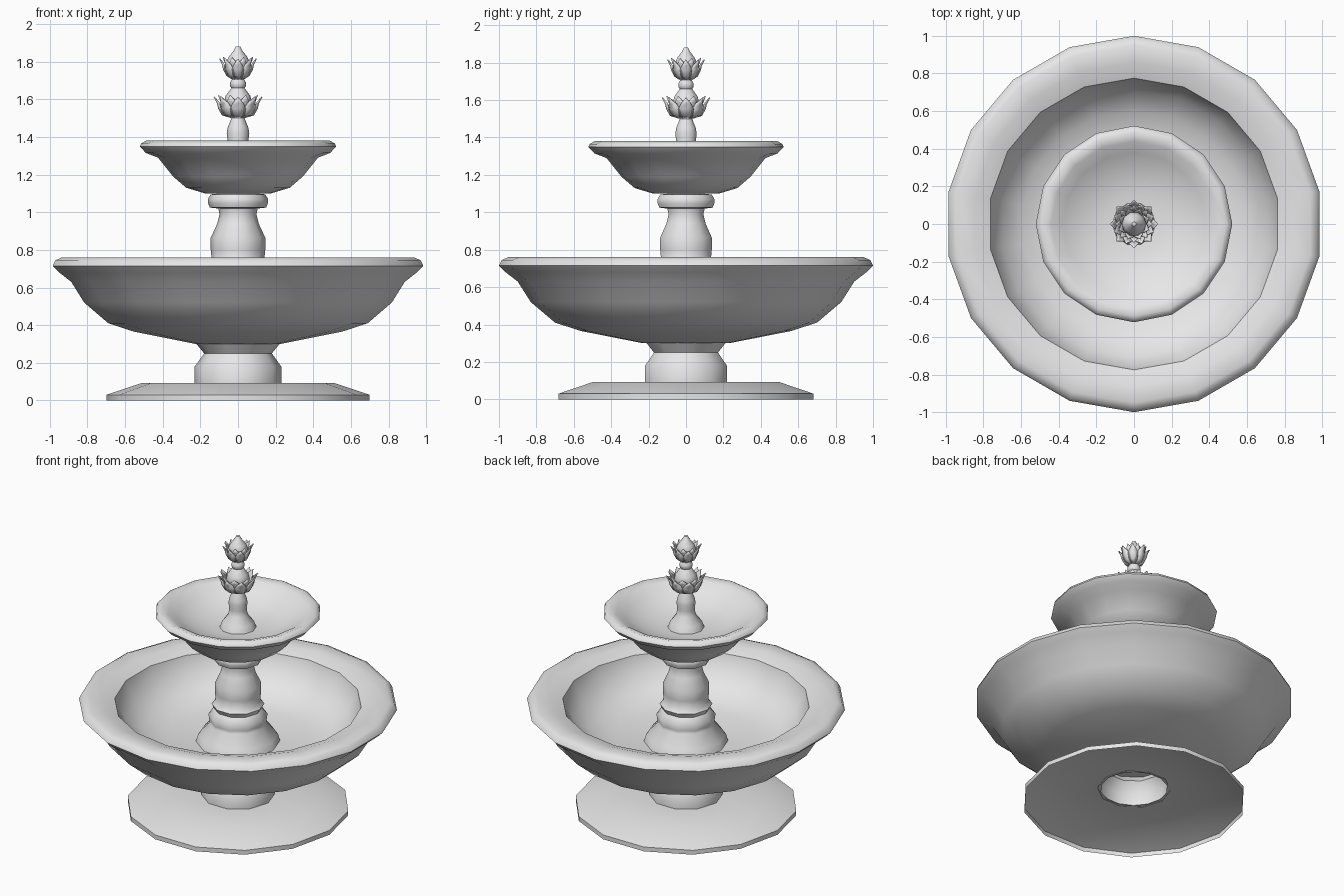
import bpy
import bmesh
from math import sin, cos, pi, radians

cube = bpy.data.objects.get("Cube")
if cube:
    bpy.data.objects.remove(cube, do_unlink=True)

stone = bpy.data.materials.new("grey_stone")
stone.use_nodes = True
stone.diffuse_color = (0.8, 0.8, 0.8, 1)
stone.node_tree.nodes["Principled BSDF"].inputs["Base Color"].default_value = (0.8, 0.8, 0.8, 1)


def finish(name, bm, angle=50):
    """Turn a bmesh into a smooth-shaded stone object."""
    mesh = bpy.data.meshes.new(name)
    bm.to_mesh(mesh)
    bm.free()
    mesh.materials.append(stone)
    mesh.shade_smooth()
    mesh.set_sharp_from_angle(angle=radians(angle))
    obj = bpy.data.objects.new(name, mesh)
    bpy.context.collection.objects.link(obj)
    return obj


def lathe(name, profile, sides, start=0.0):
    """Revolve (radius, height) points; outside runs bottom to top."""
    bm = bmesh.new()
    rings = []
    for i in range(sides):
        a = start + 2 * pi * i / sides
        rings.append([bm.verts.new((r * cos(a), r * sin(a), z)) for r, z in profile])
    for i in range(sides):
        here, there = rings[i], rings[(i + 1) % sides]
        for j in range(len(profile) - 1):
            bm.faces.new((here[j], there[j], there[j + 1], here[j + 1]))
    bmesh.ops.remove_doubles(bm, verts=bm.verts, dist=1e-5)
    return finish(name, bm)


def petal_ring(name, rows, count, start):
    """Ring of pointed petals; rows are (radius, height, half width)."""
    bm = bmesh.new()
    for k in range(count):
        a = start + 2 * pi * k / count
        grid = []
        for r, z, w in rows:
            line = []
            for s in (-1, 0, 1):
                x, y = r - abs(s) * w * 0.35, s * w
                line.append(bm.verts.new((x * cos(a) - y * sin(a), x * sin(a) + y * cos(a), z)))
            grid.append(line)
        for low, high in zip(grid, grid[1:]):
            for s in (0, 1):
                bm.faces.new((low[s], low[s + 1], high[s + 1], high[s]))
    bmesh.ops.remove_doubles(bm, verts=bm.verts, dist=1e-5)
    obj = finish(name, bm)
    solid = obj.modifiers.new("thickness", "SOLIDIFY")
    solid.thickness = 0.006
    return obj


# Hollow foot plate and pedestal
lathe("foot_plate", [(.70, 0), (.70, .03), (.51, .093), (.21, .093)], 14)
lathe("pedestal", [(.23, .09), (.23, .18), (.18, .25), (.225, .305)], 10)

# Large basin, outside then rim then inside
lathe("large_basin", [
    (0, .30), (.23, .30), (.56, .365), (.70, .41), (.83, .52), (.90, .63),
    (.965, .68), (1.0, .715), (.985, .745), (.95, .76), (.86, .753), (.775, .725),
    (.765, .69), (.71, .59), (.60, .51), (.45, .47), (0, .45)], 18, pi / 2)

# Turned column between the basins
lathe("column", [
    (.27, .44), (.25, .51), (.18, .59), (.18, .61), (.185, .65), (.15, .69),
    (.165, .72), (.14, .75), (.145, .80), (.145, .865), (.11, .94), (.098, .99),
    (.105, 1.02), (.15, 1.025), (.16, 1.05), (.16, 1.07), (.145, 1.095), (0, 1.11)], 10)

# Small basin
lathe("small_basin", [
    (0, 1.10), (.175, 1.10), (.275, 1.13), (.345, 1.19), (.425, 1.29), (.49, 1.315),
    (.522, 1.35), (.515, 1.365), (.49, 1.38), (.44, 1.365), (.38, 1.325),
    (.28, 1.275), (.16, 1.25), (0, 1.245)], 16)

# Finial stem with two buds
lathe("finial", [
    (.115, 1.25), (.10, 1.29), (.06, 1.34), (.055, 1.38), (.06, 1.42), (.055, 1.45),
    (.035, 1.50), (.06, 1.53), (.075, 1.58), (.065, 1.62), (.035, 1.66), (.042, 1.67),
    (.042, 1.69), (.03, 1.71), (.055, 1.75), (.065, 1.79), (.05, 1.825),
    (.022, 1.86), (.012, 1.88), (0, 1.882)], 10)

# Lotus petals around both buds
COUNT = 8
HALF_STEP = pi / COUNT
lower = [(.035, 1.50, .012), (.085, 1.515, .036), (.105, 1.55, .042), (.112, 1.58, .028), (.13, 1.612, 0)]
upper = [(.03, 1.705, .01), (.062, 1.725, .027), (.08, 1.76, .032), (.085, 1.785, .022), (.10, 1.815, 0)]
for label, rows in (("lower", lower), ("upper", upper)):
    petal_ring(label + "_outer_petals", rows, COUNT, 0)
    inner = [(r * 0.88, z + 0.008, w) for r, z, w in rows]
    petal_ring(label + "_inner_petals", inner, COUNT, HALF_STEP)
